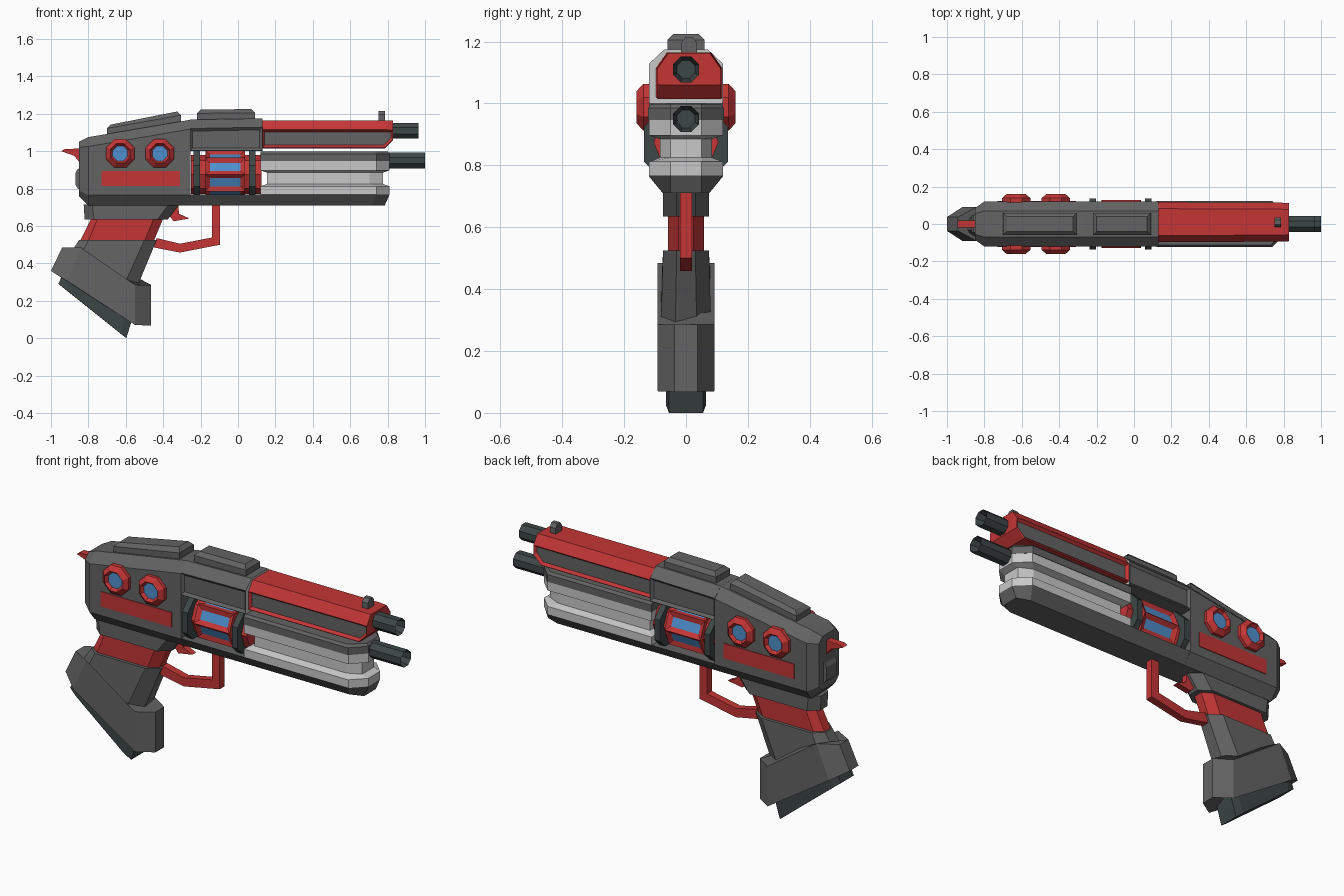
import bpy, bmesh, math
from mathutils import Vector

if "Cube" in bpy.data.objects:
    bpy.data.objects.remove(bpy.data.objects["Cube"])

COLOURS = {"gunmetal_grey": (.125, .125, .125), "signal_red": (.55, .036, .036),
           "pale_grey": (.58, .58, .58), "dark_steel": (.048, .062, .062),
           "glass_blue": (.08, .28, .62)}
MATS = []
for n, c in COLOURS.items():
    m = bpy.data.materials.new(n)
    m.diffuse_color = (*c, 1)
    m.use_nodes = True
    m.node_tree.nodes["Principled BSDF"].inputs["Base Color"].default_value = m.diffuse_color
    MATS.append(m)
GREY, RED, PALE, DARK, BLUE = range(5)


def loft(name, rings, mat, edit=None):
    """Skin a list of closed rings, cap both ends, optionally edit the faces."""
    bm = bmesh.new()
    rows = [[bm.verts.new(p) for p in r] for r in rings]
    n = len(rows[0])
    for a, b in zip(rows, rows[1:]):
        for i in range(n):
            bm.faces.new((a[i], a[(i + 1) % n], b[(i + 1) % n], b[i]))
    bm.faces.new(rows[0])
    bm.faces.new(rows[-1])
    bmesh.ops.recalc_face_normals(bm, faces=bm.faces)
    bm.normal_update()
    for f in bm.faces:
        f.material_index = mat
    if edit:
        edit(bm)
    me = bpy.data.meshes.new(name)
    bm.to_mesh(me)
    bm.free()
    for m in MATS:
        me.materials.append(m)
    ob = bpy.data.objects.new(name, me)
    bpy.context.collection.objects.link(ob)
    return ob


def recess(bm, test, thick, depth, mat, each=False):
    """Inset the faces whose normal passes the test and recolour them."""
    faces = [f for f in bm.faces if test(f.normal)]
    if each:
        bmesh.ops.inset_individual(bm, faces=faces, thickness=thick, depth=depth, use_even_offset=True)
    else:
        bmesh.ops.inset_region(bm, faces=faces, thickness=thick, depth=depth, use_even_offset=True)
    for f in faces:
        f.material_index = mat


def section(x, hw, zb, zt, cut_b, cut_t, in_b, in_t, y=0):
    """Chamfered eight-sided section across x."""
    half = [(hw - in_b, zb), (hw, zb + cut_b), (hw, zt - cut_t), (hw - in_t, zt)]
    return [(x, y + a, z) for a, z in half] + [(x, y - a, z) for a, z in reversed(half)]


def octagon(axis, c, r, phase=math.pi / 8):
    out = []
    for i in range(8):
        t = phase + i * math.pi / 4
        u, v = r * math.cos(t), r * math.sin(t)
        out.append((c[0], c[1] + u, c[2] + v) if axis == "x" else (c[0] + u, c[1], c[2] + v))
    return out


def plan(z, x0, x1, hw, nose=.05, run=.07):
    """Horizontal outline with a chamfered muzzle end."""
    return [(x0, -hw, z), (x1 - run, -hw, z), (x1, -nose, z), (x1, nose, z), (x1 - run, hw, z), (x0, hw, z)]


def grip_ring(pts, hw, inner):
    """Ring through four side-view points: back, back corner, front corner, front."""
    ws = (inner, hw, hw, inner)
    return [(x, w, z) for (x, z), w in zip(pts, ws)] + [(x, -w, z) for (x, z), w in reversed(list(zip(pts, ws)))]


def slab(name, profile, hw, mat):
    return loft(name, [[(x, y, z) for x, z in profile] for y in (-hw, hw)], mat)


# Receiver: rear block and the bridge above the cylinder
loft("rear_receiver", [section(-.85, .085, .76, 1.05, .03, .03, .03, .03),
                       section(-.80, .12, .71, 1.075, .055, .05, .045, .05),
                       section(-.27, .12, .71, 1.165, .055, .05, .045, .05),
                       section(-.255, .12, .71, 1.168, .055, .05, .045, .05)], GREY)


def bridge_detail(bm):
    recess(bm, lambda n: abs(n.y) > .95, .014, -.012, GREY)
    for f in bm.faces:
        if f.normal.x > .9 and f.calc_center_median().x > .12:
            f.material_index = PALE


loft("receiver_bridge", [section(-.256, .12, 1.0, 1.168, .004, .047, .004, .05),
                         section(.13, .12, 1.0, 1.175, .004, .047, .004, .05)], GREY, bridge_detail)
loft("lower_rail", [plan(.71, -.26, .785, .075), plan(.768, -.26, .81, .12)], GREY)

# Raised pads on top, the rear one following the slope
for name, x0, z0, x1, z1 in (("rear_top_pad", -.70, 1.085, -.305, 1.155), ("front_top_pad", -.22, 1.165, .09, 1.168)):
    rings = []
    for d, h, w in ((0, 0, .06), (0, .037, .06), (.02, .057, .04)):
        rings.append([(x0 + d, -w, z0 + h), (x1 - d, -w, z1 + h), (x1 - d, w, z1 + h), (x0 + d, w, z0 + h)])
    loft(name, rings, GREY)

# Ribbed pale fore-end with a grey upper lip
loft("fore_end", [plan(z, .12 + d, .81 - d, .12 - d) for z, d in
                  ((.768, 0), (.812, 0), (.825, .036), (.885, .036), (.897, 0), (.946, 0))], PALE)
loft("fore_end_lip", [plan(.946, .12, .81, .123), plan(.985, .12, .81, .123), plan(.998, .12, .80, .112)], GREY)

# Upper red shroud with recessed grey side panels
loft("barrel_shroud", [section(.13, .107, 1.015, 1.165, .005, .05, .005, .035, .01),
                       section(.785, .104, 1.015, 1.165, .005, .05, .005, .035, .01),
                       section(.83, .102, 1.06, 1.163, .005, .05, .005, .035, .01)],
     RED, lambda bm: recess(bm, lambda n: abs(n.y) > .95, .012, -.015, GREY))
loft("front_sight", [[(x, .01 + y, z) for x, y in ((.75, -w), (.785, -w), (.785, w), (.75, w))]
                     for z, w in ((1.155, .026), (1.195, .026), (1.215, .012))], GREY)

# Two hollow octagonal barrels
for name, z, x1 in (("upper_barrel", 1.11, .965), ("lower_barrel", .95, 1.0)):
    loft(name, [octagon("x", (.78, 0, z), .045), octagon("x", (x1, 0, z), .045)], DARK,
         lambda bm: recess(bm, lambda n: n.x > .9, .013, -.05, DARK))

# Rotating cylinder with blue cells and dark end flanges
loft("cylinder", [octagon("x", (x, 0, .875), .128, 0) for x in (-.175, .038)], RED,
     lambda bm: recess(bm, lambda n: abs(n.x) < .5, .025, -.012, BLUE, True))
loft("cylinder_core", [octagon("x", (x, 0, .875), .105, 0) for x in (-.25, .125)], RED)
for name, x in (("rear_flange", -.237), ("front_flange", .06)):
    loft(name, [octagon("x", (x, 0, .868), .147), octagon("x", (x + .033, 0, .868), .147)], DARK)

# Side knobs with blue lenses, and red side plates, on both sides
for s, side in ((-1, "near"), (1, "far")):
    for i, x in enumerate((-.63, -.418)):
        loft(f"{side}_knob_{i + 1}", [octagon("y", (x, s * y, .988), r) for y, r in
                                      ((.115, .082), (.138, .082), (.16, .056))], RED,
             lambda bm: recess(bm, lambda n: n.y * s > .95, .012, -.016, BLUE))
    slab(f"{side}_red_plate", [(-.73, .815), (-.31, .815), (-.31, .895), (-.73, .895)], .003, RED).location.y = s * .121

# Back plate and hammer spur
slab("back_plate", [(-.84, .79), (-.857, .80), (-.868, .82), (-.868, .885), (-.857, .905), (-.84, .91)], .045, GREY)
slab("hammer_spur", [(-.84, .93), (-.875, .975), (-.945, 1.0), (-.93, 1.01), (-.84, 1.015)], .02, RED)

# Grip: neck, red band, handle, flared foot and dark base
loft("grip_neck", [grip_ring([(-.825, .715), (-.78, .715), (-.37, .715), (-.315, .715)], .074, .03),
                   grip_ring([(-.82, .635), (-.77, .635), (-.43, .635), (-.375, .635)], .074, .03)], GREY)
loft("grip_band", [grip_ring([(-.785, .64), (-.75, .64), (-.45, .64), (-.40, .64)], .058, .025),
                   grip_ring([(-.845, .52), (-.80, .52), (-.50, .52), (-.45, .52)], .058, .025)], RED)
loft("grip_handle", [grip_ring([(-.85, .525), (-.80, .525), (-.50, .525), (-.435, .525)], .074, .03),
                     grip_ring([(-.93, .40), (-.87, .38), (-.62, .26), (-.545, .26)], .082, .035)], GREY)
loft("grip_foot", [grip_ring([(-.94, .485), (-.84, .485), (-.55, .285), (-.465, .285)], .092, .037),
                   grip_ring([(-1.0, .36), (-.915, .307), (-.55, .07), (-.465, .068)], .092, .037)], GREY)
loft("grip_base", [grip_ring([(-.93, .36), (-.90, .33), (-.60, .14), (-.56, .12)], .065, .055),
                   grip_ring([(-.96, .29), (-.92, .26), (-.63, .026), (-.597, 0)], .065, .055)], DARK)

# Trigger and its guard
slab("trigger", [(-.37, .715), (-.32, .715), (-.315, .665), (-.26, .64), (-.345, .625), (-.37, .66)], .016, RED)
slab("trigger_guard", [(-.14, .715), (-.095, .715), (-.095, .50), (-.31, .458), (-.45, .485),
                       (-.435, .535), (-.31, .505), (-.14, .538)], .02, RED)
